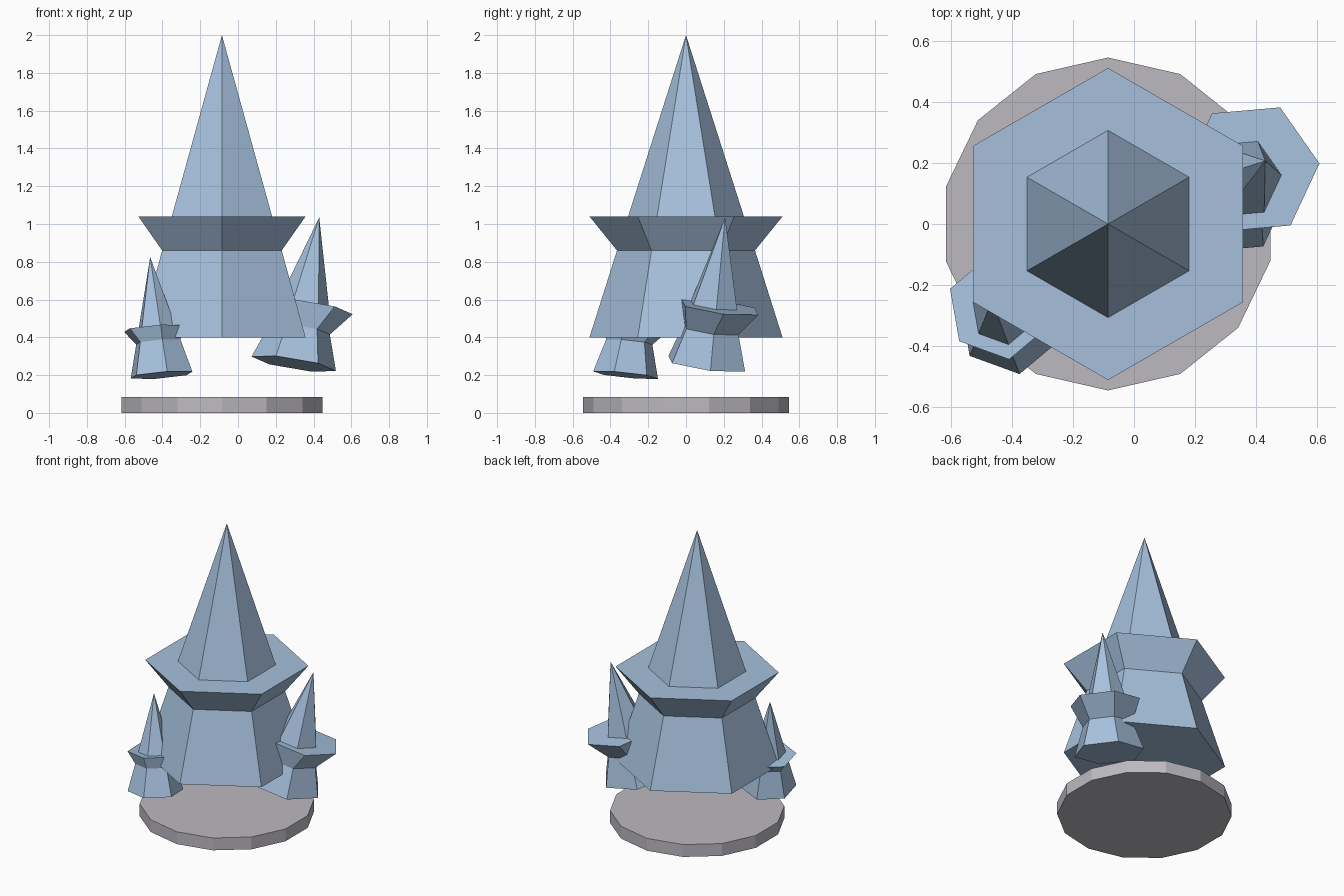
import bpy, bmesh
from math import sin, cos, pi, radians
from mathutils import Vector

cube = bpy.data.objects.get("Cube")
if cube:
    bpy.data.objects.remove(cube)


def material(name, rgb):
    mat = bpy.data.materials.new(name)
    mat.use_nodes = True
    mat.diffuse_color = (*rgb, 1)
    mat.node_tree.nodes["Principled BSDF"].inputs["Base Color"].default_value = (*rgb, 1)
    return mat


ice = material("pale_blue", (0.38, 0.53, 0.72))
stone = material("warm_grey", (0.51, 0.49, 0.53))


def loft(name, rings, sides, turn, tilt, mat, apex=None):
    """Skin rings of (centre, radius); tilt is the slope of the ring plane."""
    bm = bmesh.new()
    loops = []
    for centre, radius in rings:
        loop = []
        for i in range(sides):
            a = radians(turn) + 2 * pi * i / sides
            dx, dy = radius * cos(a), radius * sin(a)
            dz = -tilt[0] * dx - tilt[1] * dy
            loop.append(bm.verts.new(Vector(centre) + Vector((dx, dy, dz))))
        loops.append(loop)
    bm.faces.new(loops[0][::-1])
    for low, high in zip(loops, loops[1:]):
        for i in range(sides):
            j = (i + 1) % sides
            bm.faces.new((low[i], low[j], high[j], high[i]))
    if apex:
        tip = bm.verts.new(apex)
        for i in range(sides):
            bm.faces.new((loops[-1][i], loops[-1][(i + 1) % sides], tip))
    else:
        bm.faces.new(loops[-1])
    bmesh.ops.recalc_face_normals(bm, faces=bm.faces)
    mesh = bpy.data.meshes.new(name)
    bm.to_mesh(mesh)
    bm.free()
    mesh.materials.append(mat)
    obj = bpy.data.objects.new(name, mesh)
    bpy.context.collection.objects.link(obj)
    return obj


def tower(name, base, apex, radius, waist, turn, tilt=(0, 0), shift=(0, 0)):
    """Six-sided tower: flared wall, overhanging brim and pointed spire."""
    base, apex = Vector(base), Vector(apex)
    brim = base.lerp(apex, 0.4)
    # the brim slides within its own plane
    slide = Vector((*shift, -tilt[0] * shift[0] - tilt[1] * shift[1]))
    rings = [(base, radius), (base.lerp(apex, waist), radius * 0.715),
             (brim + slide, radius), (brim, radius * 0.6)]
    return loft(name, rings, 6, turn, tilt, ice, apex)


# Floating base disc
loft("base_disc", [((-0.085, 0, 0), 0.545), ((-0.085, 0, 0.085), 0.545)],
     14, 90, (0, 0), stone)

# Central tower and two tilted side towers
tower("main_tower", (-0.085, 0, 0.4), (-0.085, 0, 2), 0.511, 0.2875, 90)
tower("left_tower", (0.295, 0.11, 0.26), (0.43, 0.207, 1.035), 0.224, 0.235, 5,
      (0.16, 0.13), (0.035, 0.03))
tower("right_tower", (-0.405, -0.32, 0.2), (-0.465, -0.25, 0.825), 0.174, 0.28, 40,
      (-0.08, 0.1), (-0.01, 0.02))
